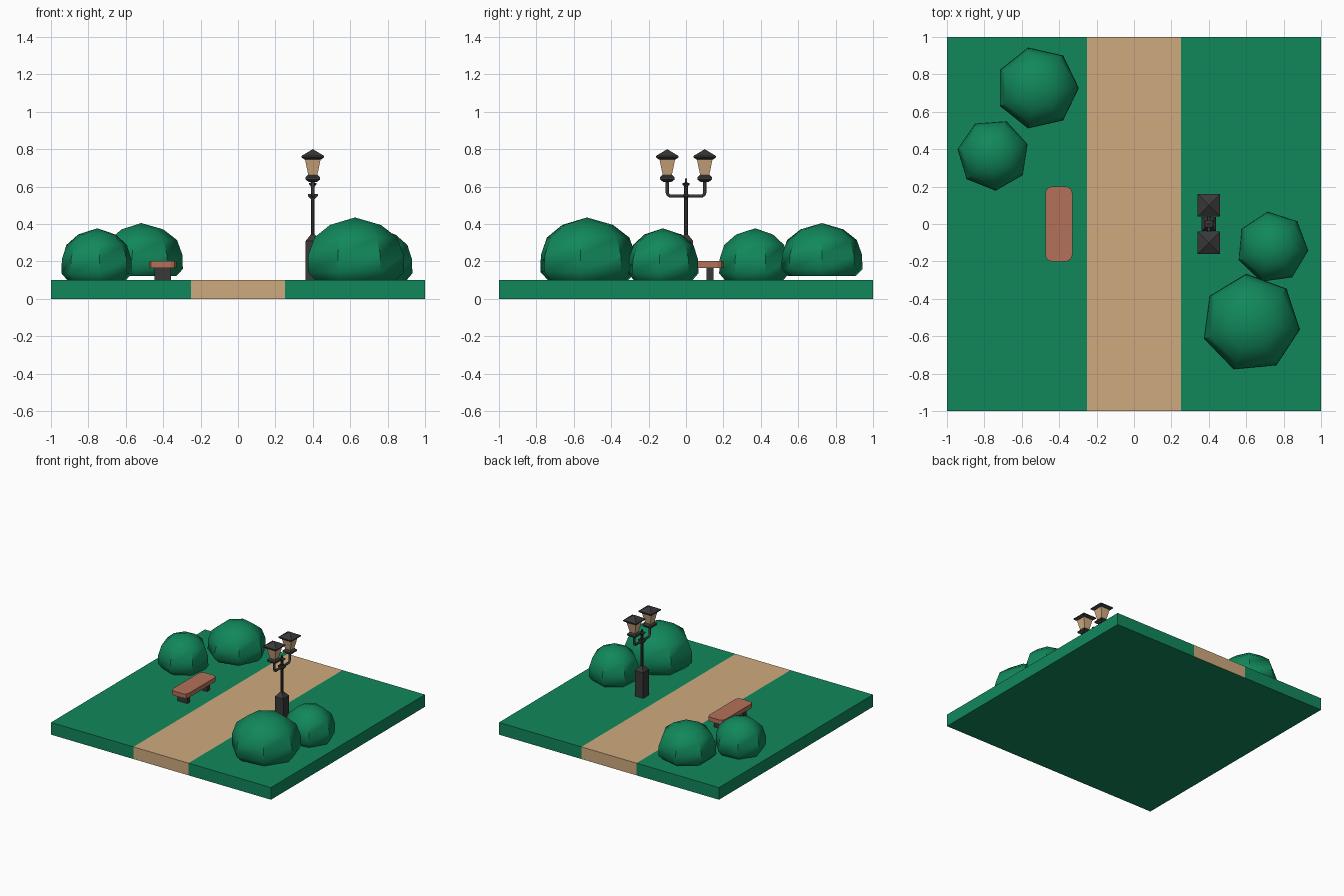
import bpy, bmesh, math
from mathutils import Vector

if "Cube" in bpy.data.objects:
    bpy.data.objects.remove(bpy.data.objects["Cube"])


def material(name, rgb):
    m = bpy.data.materials.new(name)
    m.diffuse_color = (*rgb, 1)
    m.use_nodes = True
    m.node_tree.nodes["Principled BSDF"].inputs["Base Color"].default_value = m.diffuse_color
    return m


GREEN = material("leaf_green", (0.0056, 0.245, 0.105))
SAND = material("sand_tan", (0.63, 0.40, 0.21))
WOOD = material("bench_brown", (0.45, 0.165, 0.10))
IRON = material("iron_grey", (0.04, 0.04, 0.042))


def finish(name, bm, *mats):
    bmesh.ops.recalc_face_normals(bm, faces=bm.faces)
    me = bpy.data.meshes.new(name)
    bm.to_mesh(me)
    bm.free()
    for m in mats:
        me.materials.append(m)
    ob = bpy.data.objects.new(name, me)
    bpy.context.collection.objects.link(ob)
    return ob


def loft(name, x, y, rings, sides, mat, phase=0.0, sx=1.0, sy=1.0):
    """Stack of regular polygons given as (radius, z); radius 0 makes a tip."""
    bm = bmesh.new()
    loops = []
    for r, z in rings:
        n = sides if r > 0 else 1
        loops.append([bm.verts.new((x + sx * r * math.cos(phase + i * math.tau / sides),
                                    y + sy * r * math.sin(phase + i * math.tau / sides), z))
                      for i in range(n)])
    for a, b in zip(loops, loops[1:]):
        for i in range(sides):
            j = (i + 1) % sides
            quad = [a[i % len(a)], a[j % len(a)], b[j % len(b)], b[i % len(b)]]
            bm.faces.new(list(dict.fromkeys(quad)))
    for end in (loops[0], loops[-1]):
        if len(end) > 2:
            bm.faces.new(end)
    return finish(name, bm, mat)


def square(name, x, y, rings, mat, sx=1.0, sy=1.0):
    """Square loft; ring sizes are half widths."""
    return loft(name, x, y, [(h * math.sqrt(2), z) for h, z in rings], 4, mat,
                math.pi / 4, sx, sy)


# Ground slab with the path cut into it (underside stays green)
bm = bmesh.new()
bmesh.ops.create_cube(bm, size=1)
for v in bm.verts:
    v.co = Vector((v.co.x * 2, v.co.y * 2, v.co.z * 0.1 + 0.05))
for x in (-0.25, 0.25):
    bmesh.ops.bisect_plane(bm, geom=bm.verts[:] + bm.edges[:] + bm.faces[:],
                           plane_co=(x, 0, 0), plane_no=(1, 0, 0))
bm.normal_update()
for f in bm.faces:
    if abs(f.calc_center_median().x) < 0.2 and f.normal.z > -0.5:
        f.material_index = 1
finish("ground", bm, GREEN, SAND)

# Bushes: seven-sided domes (x, y, radius, bottom, top, turn)
BUSHES = [(0.625, -0.53, 0.265, 0.10, 0.435, -7.5),
          (0.74, -0.125, 0.193, 0.10, 0.377, -5),
          (-0.753, 0.37, 0.193, 0.10, 0.377, 17),
          (-0.517, 0.727, 0.222, 0.122, 0.405, 0)]
DOME = [(0.84, 0.0), (1.0, 0.13), (0.99, 0.40), (0.86, 0.68), (0.53, 0.88), (0, 1.0)]
for n, (x, y, r, z0, z1, turn) in enumerate(BUSHES, 1):
    ob = loft(f"bush_{n}", x, y, [(r * a, z0 + (z1 - z0) * b) for a, b in DOME],
              7, GREEN, math.radians(turn))
    ob.data.shade_smooth()
    ob.data.set_sharp_from_angle(angle=math.radians(45))

# Bench seat: slab with cut corners
bm = bmesh.new()
bmesh.ops.create_cube(bm, size=1)
for v in bm.verts:
    v.co = Vector((v.co.x * 0.145 - 0.402, v.co.y * 0.40, v.co.z * 0.036 + 0.183))
upright = [e for e in bm.edges if abs(e.verts[0].co.z - e.verts[1].co.z) > 0.01]
bmesh.ops.bevel(bm, geom=upright, offset=0.032, segments=2, profile=0.5, affect='EDGES')
finish("bench_seat", bm, WOOD)

# Bench legs
for side, y in (("front", -0.128), ("back", 0.128)):
    square(f"bench_{side}_leg", -0.402, y, [(1, 0.10), (1, 0.166)], IRON, 0.044, 0.018)

# Lamp post: pedestal, pole, collar and finial
LX = 0.4
square("lamp_pedestal", LX, 0, [(0.038, 0.10), (0.038, 0.31), (0.01, 0.345)], IRON)
loft("lamp_pole", LX, 0, [(0.01, 0.33), (0.01, 0.62)], 8, IRON)
square("lamp_collar", LX, 0, [(0.008, 0.53), (0.027, 0.55), (0.027, 0.56)], IRON, 1, 0.5)
square("lamp_finial", LX, 0, [(0.006, 0.595), (0.02, 0.613), (0.02, 0.618),
                              (0.006, 0.622), (0.006, 0.642)], IRON)

# Cross arm bent upwards at both ends
cu = bpy.data.curves.new("lamp_arm", 'CURVE')
cu.dimensions = '3D'
cu.bevel_depth = 0.01
cu.bevel_resolution = 1
cu.use_fill_caps = True
half = [(0.085, 0.55), (0.096, 0.556), (0.10, 0.568), (0.10, 0.63)]
path = [(-y, z) for y, z in reversed(half)] + half
sp = cu.splines.new('POLY')
sp.points.add(len(path) - 1)
for p, (y, z) in zip(sp.points, path):
    p.co = (LX, y, z, 1)
cu.materials.append(IRON)
bpy.context.collection.objects.link(bpy.data.objects.new("lamp_arm", cu))

# Two lanterns: cup, glass, thin corner bars and roof
for side, y in (("front", -0.10), ("back", 0.10)):
    square(f"{side}_lantern_cup", LX, y, [(0.022, 0.625), (0.038, 0.637), (0.038, 0.65),
                                          (0.026, 0.662)], IRON)
    square(f"{side}_lantern_glass", LX, y, [(0.024, 0.66), (0.042, 0.747)], SAND)
    square(f"{side}_lantern_roof", LX, y, [(0.045, 0.745), (0.06, 0.756), (0.06, 0.764),
                                           (0, 0.80)], IRON)
